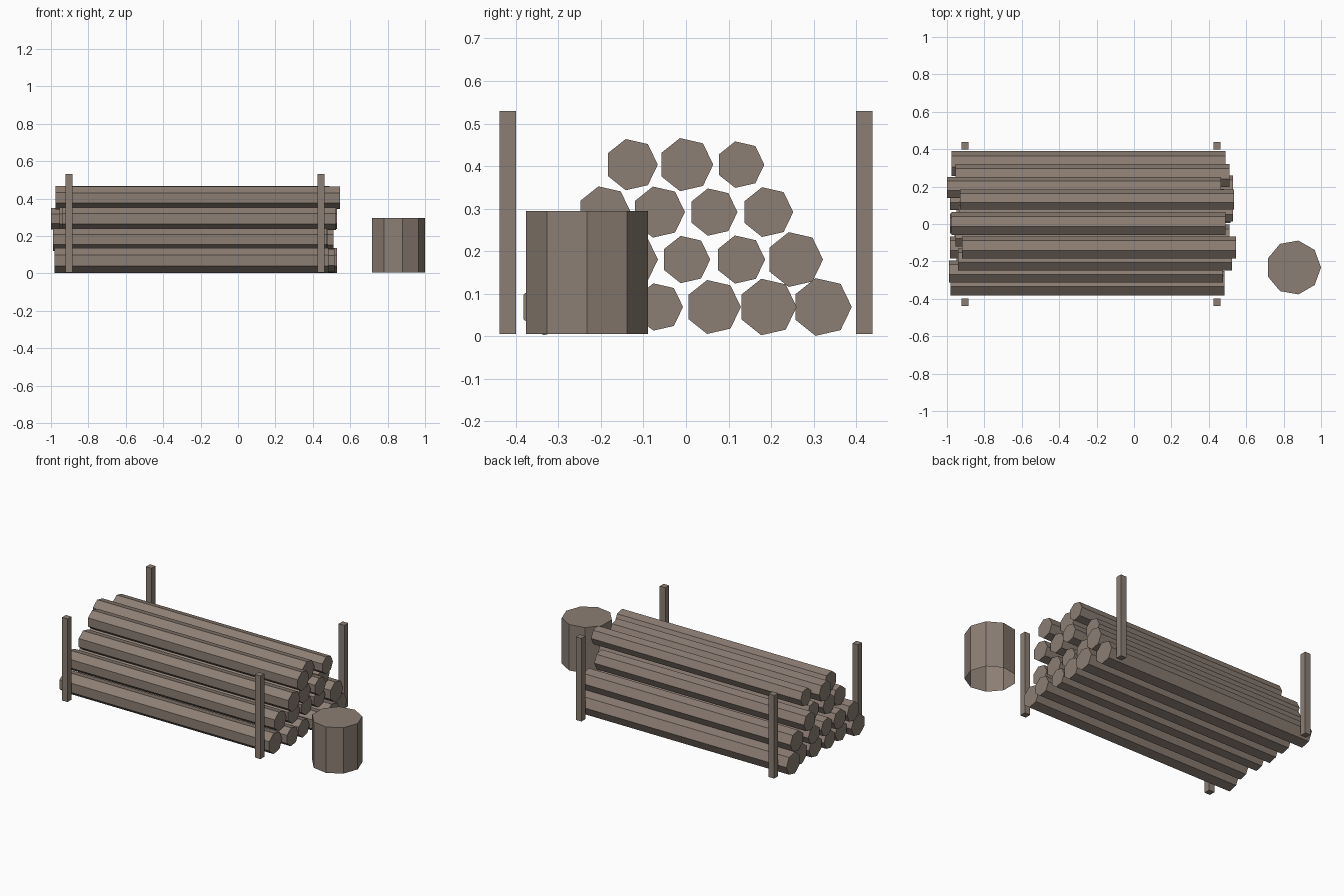
import bpy, bmesh
from math import cos, sin, tau
from mathutils import Vector

cube = bpy.data.objects.get("Cube")
if cube:
    bpy.data.objects.remove(cube)

COLOR = (0.262, 0.209, 0.174, 1)
wood = bpy.data.materials.new("weathered_wood")
wood.use_nodes = True
wood.diffuse_color = COLOR
shader = next(n for n in wood.node_tree.nodes if n.type == 'BSDF_PRINCIPLED')
shader.inputs["Base Color"].default_value = COLOR


def prism(name, points, sweep, open_start=False):
    """Extrude a flat outline along a vector and close its ends."""
    bm = bmesh.new()
    start = bm.faces.new([bm.verts.new(p) for p in points])
    grown = bmesh.ops.extrude_face_region(bm, geom=[start], use_keep_orig=True)
    moved = [v for v in grown["geom"] if isinstance(v, bmesh.types.BMVert)]
    bmesh.ops.translate(bm, verts=moved, vec=Vector(sweep))
    bmesh.ops.recalc_face_normals(bm, faces=bm.faces)
    if open_start:
        bmesh.ops.delete(bm, geom=[start], context='FACES_ONLY')
    mesh = bpy.data.meshes.new(name)
    bm.to_mesh(mesh)
    bm.free()
    mesh.materials.append(wood)
    obj = bpy.data.objects.new(name, mesh)
    bpy.context.collection.objects.link(obj)
    return obj


def ring(sides, radius):
    return [(radius * cos(tau * i / sides), radius * sin(tau * i / sides))
            for i in range(sides)]


# Stacked logs, bottom row first: (radius, start x) for each, front to back
SPACING, ROW_RISE, LOG_LENGTH = 0.128, 0.1115, 1.465
rows = [
    [(.068, -.98), (.06, -.95), (.057, -.96), (.065, -.95), (.068, -.935), (.0695, -.975)],
    [(.062, -.99), (.062, -.985), (.057, -.985), (.058, -.985), (.066, -.955)],
    [(.062, -.94), (.0615, -.955), (.057, -.935), (.06, -1.0)],
    [(.0617, -.92), (.064, -.975), (.056, -.93)],
]
for r, row in enumerate(rows):
    z = 0.069 + r * ROW_RISE
    for i, (radius, x) in enumerate(row):
        y = (i - (len(row) - 1) / 2) * SPACING
        outline = [(x, y + a, z + b) for a, b in ring(7, radius)]
        prism(f"log_row{r + 1}_{i + 1}", outline, (LOG_LENGTH, 0, 0))

# Four corner posts holding the stack
HALF = 0.0195
for end, x in (("right", -0.904), ("left", 0.444)):
    for side, y in (("front", -0.419), ("back", 0.419)):
        base = [(x + a * HALF, y + b * HALF, 0.005)
                for a, b in ((-1, -1), (1, -1), (1, 1), (-1, 1))]
        prism(f"post_{side}_{end}", base, (0, 0, 0.525))

# Chopping stump, open underneath
base = [(0.854 + a, -0.2325 + b, 0.005) for a, b in ring(9, 0.146)]
prism("stump", base, (0, 0, 0.29), open_start=True)
